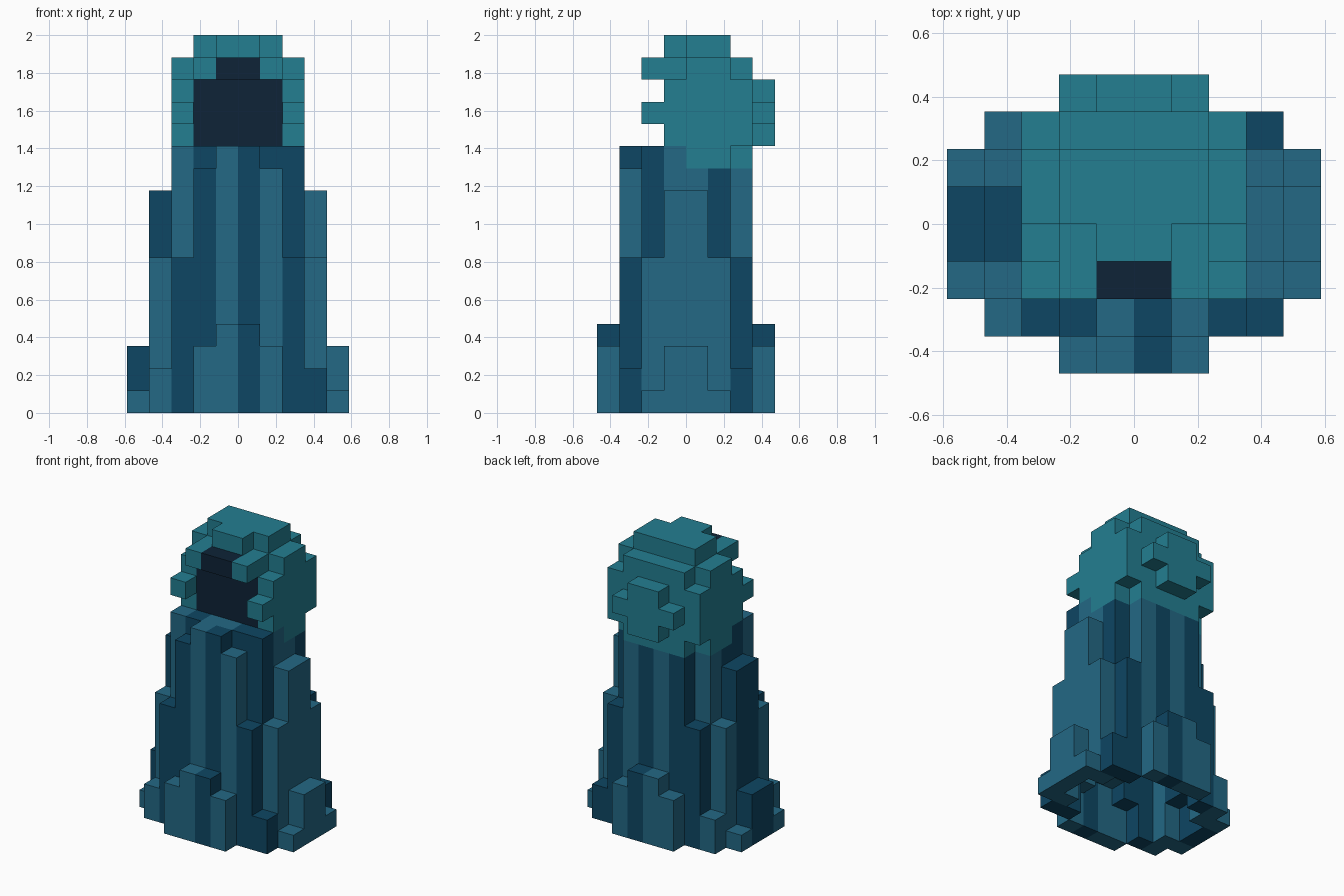
import bpy, bmesh
from mathutils import Vector

if "Cube" in bpy.data.objects:
    bpy.data.objects.remove(bpy.data.objects["Cube"], do_unlink=True)

UNIT = 2 / 17  # edge of one block


def make_material(name, rgb):
    linear = [((c / 255 + 0.055) / 1.055) ** 2.4 for c in rgb]
    mat = bpy.data.materials.new(name)
    mat.use_nodes = True
    mat.diffuse_color = (*linear, 1)
    mat.node_tree.nodes["Principled BSDF"].inputs["Base Color"].default_value = (*linear, 1)
    return mat


MATERIALS = {
    "L": make_material("light blue cloth", (35, 104, 133)),
    "D": make_material("dark blue cloth", (13, 70, 99)),
    "T": make_material("teal hood", (35, 126, 145)),
    "N": make_material("navy shadow", (14, 35, 55)),
}
parts = {"robe": {}, "hem": {}, "hood": {}, "face": {}}


def fill(part, colour, x, y, z, mirror=False):
    """Fill a box of blocks, optionally mirrored across x = 0."""
    for i in range(*x):
        for j in range(*y):
            for k in range(*z):
                parts[part][i, j, k] = colour
    if mirror:
        fill(part, colour, (-x[1], -x[0]), y, z)


# Robe folds: column heights (base 16) and colours, rows from back to front
HEIGHTS = ["...3443...",
           ".27bbbb72.",
           "17b....b71",
           "3ab....ba3",
           "3ac....ca3",
           "17cccccc71",
           ".27bccb72.",
           "...3443..."]
COLOURS = ["...LLDL...",
           ".LDDLDLDD.",
           "LLL....DLL",
           "DDD....LLL",
           "DDD....LLL",
           "LLLDLLDDLL",
           ".LDDLDLDD.",
           "...LLDL..."]
height = {(c - 5, 3 - r): int(ch, 16)
          for r, row in enumerate(HEIGHTS) for c, ch in enumerate(row) if ch != "."}


def height_at(i, j):
    hollow = -2 <= i <= 1 and -1 <= j <= 1
    return 12 if hollow else height.get((i, j), 0)


# The robe is a hollow shell: inner folds start just below the outer ones
for (i, j), top in height.items():
    lowest = min(height_at(i + 1, j), height_at(i - 1, j),
                 height_at(i, j + 1), height_at(i, j - 1))
    part = "hem" if top <= 4 else "robe"
    fill(part, COLOURS[3 - j][i + 5], (i, i + 1), (j, j + 1), (max(0, lowest - 1), top))

# Hood: main mass, crown, back bump and front rim
fill("hood", "T", (-3, 3), (0, 2), (11, 16))
fill("hood", "T", (-2, 2), (2, 3), (11, 16))
fill("hood", "T", (-3, 3), (2, 3), (12, 15))
fill("hood", "T", (-2, 2), (0, 2), (16, 17))
fill("hood", "T", (-1, 1), (-1, 0), (16, 17))
fill("hood", "T", (-1, 1), (3, 4), (12, 15))
fill("hood", "T", (-2, 2), (3, 4), (13, 14))
fill("hood", "T", (-3, -2), (-1, 0), (12, 15), mirror=True)
fill("hood", "T", (-3, -2), (-2, -1), (13, 14), mirror=True)
fill("hood", "T", (-2, -1), (-2, 0), (15, 16), mirror=True)

# Dark face opening
fill("face", "N", (-2, 2), (-1, 0), (12, 15))
fill("face", "N", (-1, 1), (-2, 0), (15, 16))

occupied = set().union(*parts.values())


def build(name, cells):
    """Mesh the exposed sides of the blocks, merging flat areas."""
    mesh = bpy.data.meshes.new(name)
    keys = sorted(set(cells.values()))
    for key in keys:
        mesh.materials.append(MATERIALS[key])
    bm = bmesh.new()
    verts = {}
    for cell, colour in cells.items():
        centre = Vector(cell) + Vector((0.5, 0.5, 0.5))
        for axis in range(3):
            for sign in (-1, 1):
                normal = Vector((0, 0, 0))
                normal[axis] = sign
                if tuple(int(a + b) for a, b in zip(cell, normal)) in occupied:
                    continue
                u = Vector((0, 0, 0))
                u[(axis + 1) % 3] = 0.5
                v = normal.cross(u)
                corners = []
                for a, b in ((-1, -1), (1, -1), (1, 1), (-1, 1)):
                    p = centre + normal * 0.5 + u * a + v * b
                    spot = tuple(round(c) for c in p)
                    if spot not in verts:
                        verts[spot] = bm.verts.new(Vector(spot) * UNIT)
                    corners.append(verts[spot])
                bm.faces.new(corners).material_index = keys.index(colour)
    bm.normal_update()
    bmesh.ops.dissolve_limit(bm, angle_limit=0.01, verts=bm.verts[:],
                             edges=bm.edges[:], delimit={"MATERIAL"})
    bm.to_mesh(mesh)
    bm.free()
    bpy.context.collection.objects.link(bpy.data.objects.new(name, mesh))


for part_name, part_cells in parts.items():
    build(part_name, part_cells)
